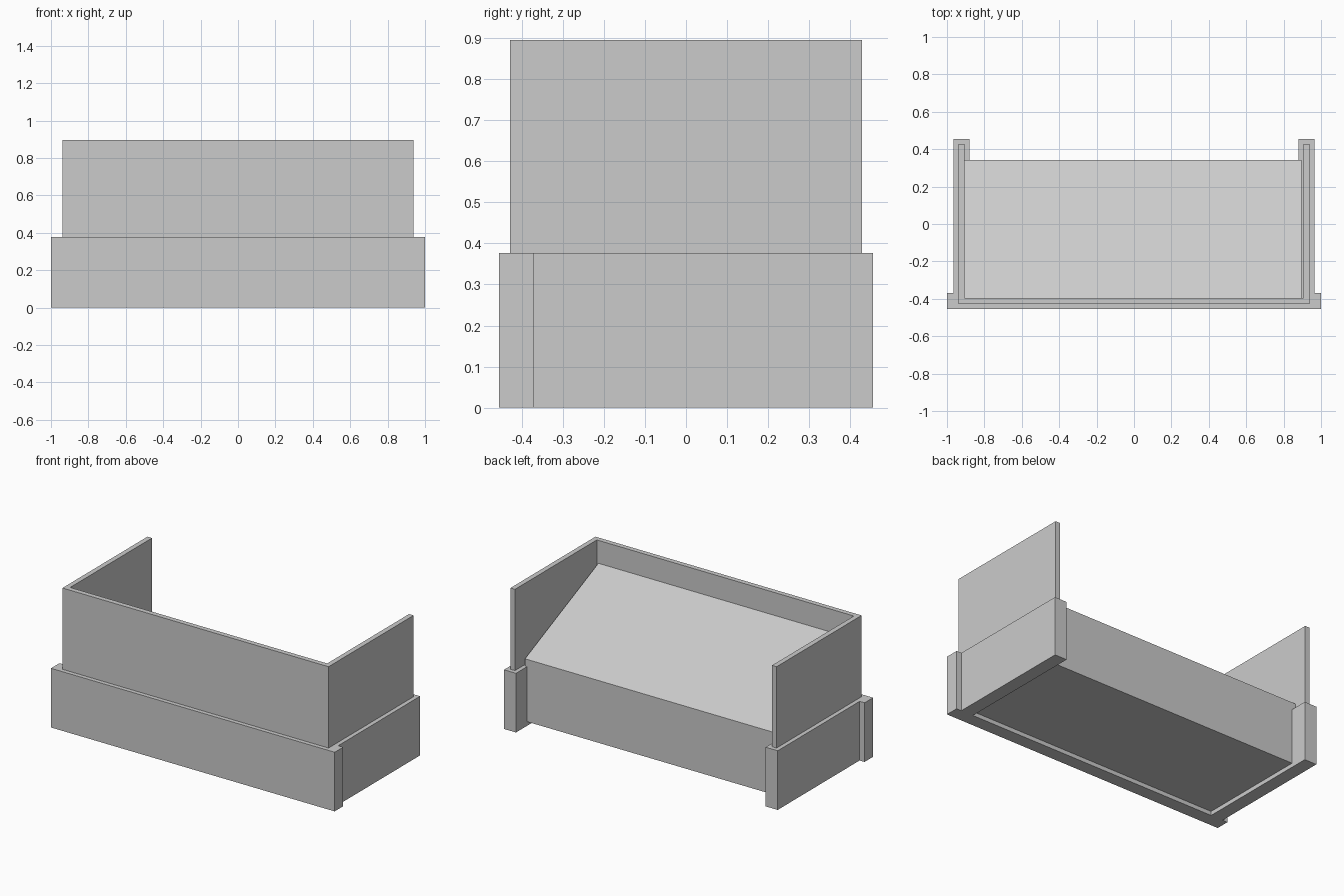
import bpy
import bmesh

default = bpy.data.objects.get("Cube")
if default:
    bpy.data.objects.remove(default, do_unlink=True)

# One plain grey for everything
grey = bpy.data.materials.new("plain_grey")
grey.use_nodes = True
colour = (0.6, 0.6, 0.6, 1.0)
grey.diffuse_color = colour
grey.node_tree.nodes["Principled BSDF"].inputs["Base Color"].default_value = colour


def prism(name, outline, direction):
    """Extrude a closed flat outline along a direction into a solid."""
    bm = bmesh.new()
    face = bm.faces.new([bm.verts.new(p) for p in outline])
    grown = bmesh.ops.extrude_face_region(bm, geom=[face])["geom"]
    moved = [v for v in grown if isinstance(v, bmesh.types.BMVert)]
    bmesh.ops.translate(bm, verts=moved, vec=direction)
    bmesh.ops.recalc_face_normals(bm, faces=bm.faces)
    mesh = bpy.data.meshes.new(name)
    bm.to_mesh(mesh)
    bm.free()
    mesh.materials.append(grey)
    obj = bpy.data.objects.new(name, mesh)
    bpy.context.collection.objects.link(obj)
    return obj


def mirrored_plan(name, half, bottom, top):
    """Mirror the right half of a plan across x = 0 and raise it."""
    plan = half + [(-x, y) for x, y in reversed(half)]
    return prism(name, [(x, y, bottom) for x, y in plan], (0, 0, top - bottom))


base_top = 0.377
wall_top = 0.895

# Wide U-shaped base, with the front board overhanging the sides
mirrored_plan("base_frame", [
    (1.0, -0.455), (1.0, -0.37), (0.965, -0.37), (0.965, 0.455),
    (0.88, 0.455), (0.88, -0.37)], 0, base_top)

# Thin U-shaped wall standing on the base
mirrored_plan("upper_wall", [
    (0.938, -0.428), (0.938, 0.428), (0.906, 0.428), (0.906, -0.396)],
    base_top, wall_top)

# Solid filling with a top that slopes down to the open back
left, right = 0.895, -0.906
section = [(-0.398, 0.026), (0.343, 0.026), (0.343, 0.423), (-0.398, 0.75)]
prism("sloped_filling", [(right, y, z) for y, z in section], (left - right, 0, 0))
